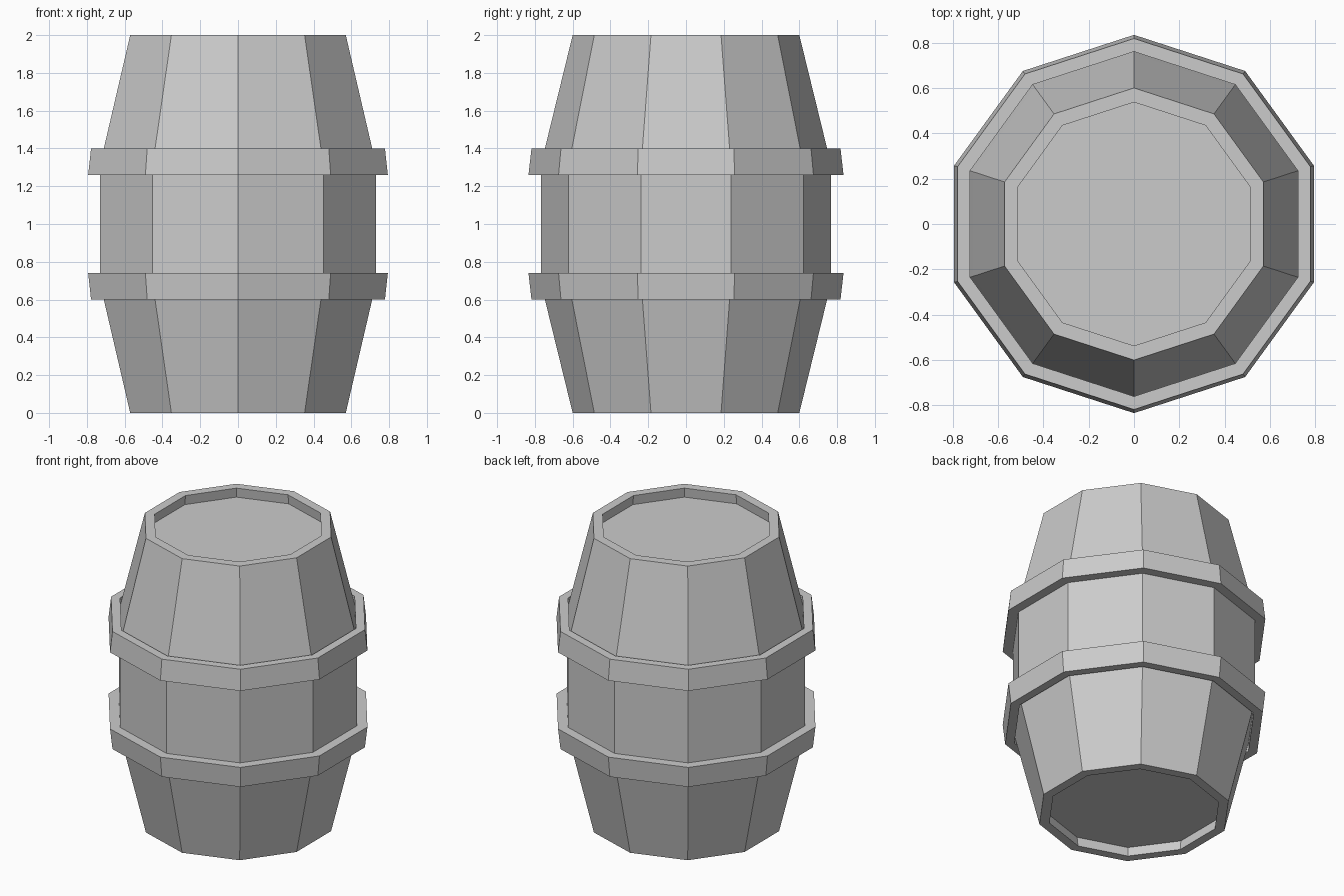
import bpy, bmesh, math

if "Cube" in bpy.data.objects:
    bpy.data.objects.remove(bpy.data.objects["Cube"])

SIDES = 10


def lathe(name, profile, closed):
    """Revolve (radius, z) points into a ten-sided flat-shaded solid."""
    bm = bmesh.new()
    rings = []
    for r, z in profile:
        ring = []
        for i in range(SIDES):
            a = math.pi / 2 + 2 * math.pi * i / SIDES
            ring.append(bm.verts.new((r * math.cos(a), r * math.sin(a), z)))
        rings.append(ring)
    pairs = list(zip(rings, rings[1:]))
    if closed:
        pairs.append((rings[-1], rings[0]))
    else:
        bm.faces.new(rings[0])
        bm.faces.new(rings[-1])
    for lo, hi in pairs:
        for i in range(SIDES):
            j = (i + 1) % SIDES
            bm.faces.new((lo[i], lo[j], hi[j], hi[i]))
    bmesh.ops.recalc_face_normals(bm, faces=bm.faces)
    mesh = bpy.data.meshes.new(name)
    bm.to_mesh(mesh)
    bm.free()
    obj = bpy.data.objects.new(name, mesh)
    bpy.context.collection.objects.link(obj)
    return obj


def flip(profile):
    """Mirror a profile about mid height."""
    return [(r, 2 - z) for r, z in reversed(profile)]


# Barrel body: recessed lid, rim, tapered staves, straight middle
lower = [(0.545, 0.065), (0.537, 0), (0.6, 0), (0.747, 0.6), (0.768, 0.69)]
lathe("barrel_body", lower + flip(lower), False)

# Two hoops, mirrored about the middle
hoop = [(0.76, 0.6), (0.818, 0.6), (0.834, 0.74), (0.762, 0.74)]
lathe("lower_hoop", hoop, True)
lathe("upper_hoop", flip(hoop), True)
